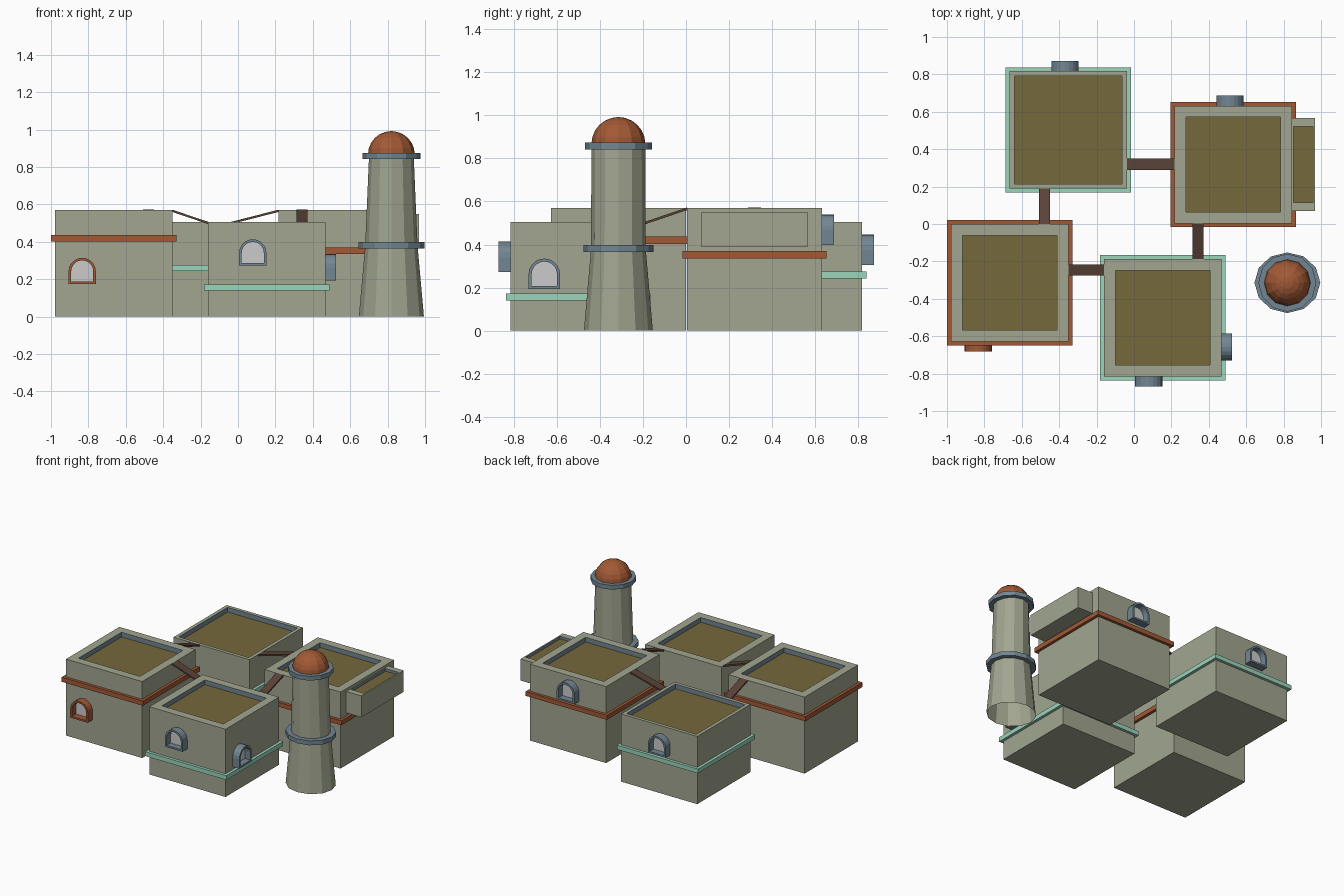
import bpy, bmesh
from math import pi, cos, sin
from mathutils import Matrix, Vector

if "Cube" in bpy.data.objects:
    bpy.data.objects.remove(bpy.data.objects["Cube"])


def material(name, rgb):
    m = bpy.data.materials.new(name)
    m.diffuse_color = (*rgb, 1)
    m.use_nodes = True
    m.node_tree.nodes["Principled BSDF"].inputs["Base Color"].default_value = m.diffuse_color
    return m


WALL = material("plaster", (0.36, 0.38, 0.28))
RUST = material("rust", (0.36, 0.10, 0.035))
MINT = material("mint", (0.33, 0.66, 0.50))
ROOF = material("olive_roof", (0.18, 0.14, 0.045))
BLUE = material("slate_blue", (0.17, 0.24, 0.29))
WOOD = material("dark_wood", (0.10, 0.055, 0.04))
PANE = material("pane", (0.55, 0.53, 0.55))


def finish(bm, name, *mats):
    bmesh.ops.recalc_face_normals(bm, faces=bm.faces)
    me = bpy.data.meshes.new(name)
    bm.to_mesh(me)
    bm.free()
    for m in mats:
        me.materials.append(m)
    ob = bpy.data.objects.new(name, me)
    bpy.context.collection.objects.link(ob)
    return ob


def bridge(bm, a, b, mat=0):
    n = len(a)
    for i in range(n):
        f = bm.faces.new((a[i], a[(i + 1) % n], b[(i + 1) % n], b[i]))
        f.material_index = mat


def rect(bm, cx, cy, hx, hy, z):
    return [bm.verts.new((cx + sx * hx, cy + sy * hy, z))
            for sx, sy in ((-1, -1), (1, -1), (1, 1), (-1, 1))]


def roofed_box(name, cx, cy, hx, hy, z0, z1, rx, ry, depth):
    """Box with a parapet around a sunken roof."""
    bm = bmesh.new()
    loops = [rect(bm, cx, cy, hx, hy, z0), rect(bm, cx, cy, hx, hy, z1),
             rect(bm, cx, cy, rx, ry, z1), rect(bm, cx, cy, rx, ry, z1 - depth)]
    bm.faces.new(loops[0])
    for i, mat in enumerate((0, 0, 1)):
        bridge(bm, loops[i], loops[i + 1], mat)
    bm.faces.new(loops[3]).material_index = 2
    return finish(bm, name, WALL, BLUE, ROOF)


def band(name, cx, cy, half, z0, z1, mat):
    """Square trim band wrapped around a house."""
    bm = bmesh.new()
    o, i = half + 0.021, half - 0.01
    loops = [rect(bm, cx, cy, h, h, z) for h, z in ((o, z0), (o, z1), (i, z1), (i, z0))]
    for k in range(4):
        bridge(bm, loops[k], loops[(k + 1) % 4])
    return finish(bm, name, mat)


def window(name, x, y, zc, angle, mat):
    """Arched frame projecting from a wall point, local -y is outward."""
    bm = bmesh.new()

    def arch(r, bottom, yy):
        pts = [(-r, bottom), (r, bottom)]
        pts += [(r * cos(pi * k / 10), r * sin(pi * k / 10)) for k in range(11)]
        return [bm.verts.new((px, yy, pz)) for px, pz in pts]

    loops = [arch(0.073, -0.068, 0.01), arch(0.073, -0.068, -0.055),
             arch(0.059, -0.055, -0.055), arch(0.059, -0.055, -0.008)]
    for k in range(3):
        bridge(bm, loops[k], loops[k + 1])
    bm.faces.new(loops[3]).material_index = 1
    bm.transform(Matrix.Translation((x, y, zc)) @ Matrix.Rotation(angle, 4, 'Z'))
    return finish(bm, name, mat, PANE)


def plank(name, a, b):
    """Sloped walkway between two roof edges."""
    a, b = Vector(a), Vector(b)
    side = (b - a).cross(Vector((0, 0, 1))).normalized() * 0.03
    down = Vector((0, 0, -0.012))
    bm = bmesh.new()
    loops = [[bm.verts.new(p + q) for q in (side, -side, down - side, down + side)]
             for p in (a, b)]
    bridge(bm, *loops)
    bm.faces.new(loops[0])
    bm.faces.new(loops[1])
    return finish(bm, name, WOOD)


def lathe(name, cx, cy, rings, mat, n=12, close=False, cap=False):
    """Loft of ellipses given as (rx, ry, z)."""
    bm = bmesh.new()
    loops = [[bm.verts.new((cx + rx * cos(2 * pi * i / n), cy + ry * sin(2 * pi * i / n), z))
              for i in range(n)] for rx, ry, z in rings]
    for a, b in zip(loops, loops[1:] + (loops[:1] if close else [])):
        bridge(bm, a, b)
    if cap:
        bm.faces.new(loops[-1])
    bmesh.ops.remove_doubles(bm, verts=bm.verts, dist=1e-5)
    return finish(bm, name, mat)


# Four houses: centre, height, roof half size, band heights, band colour
H = 0.314
for name, cx, cy, h, r, b0, b1, mat in (
        ("back_left", -0.351, 0.503, 0.505, 0.288, 0.243, 0.275, MINT),
        ("back_right", 0.53, 0.318, 0.57, 0.253, 0.336, 0.369, RUST),
        ("front_left", -0.665, -0.314, 0.57, 0.253, 0.403, 0.438, RUST),
        ("front_right", 0.154, -0.501, 0.505, 0.253, 0.14, 0.173, MINT)):
    roofed_box(name + "_house", cx, cy, H, H, 0, h, r, r, 0.035)
    band(name + "_band", cx, cy, H, b0, b1, mat)

# Overhanging side room
roofed_box("side_room", 0.905, 0.318, 0.064, 0.249, 0.39, 0.55, 0.053, 0.204, 0.02)

# Arched windows
window("front_left_window", -0.833, -0.628, 0.242, 0, RUST)
window("front_right_window", 0.079, -0.815, 0.341, 0, BLUE)
window("side_window", 0.468, -0.658, 0.262, pi / 2, BLUE)
window("back_left_window", -0.369, 0.817, 0.374, pi, BLUE)
window("back_right_window", 0.513, 0.632, 0.467, pi, BLUE)

# Walkways
HI, LO = 0.572, 0.507
plank("walkway_back", (-0.037, 0.319, LO), (0.217, 0.319, HI))
plank("walkway_left", (-0.478, 0.0, HI), (-0.478, 0.19, LO))
plank("walkway_right", (0.342, 0.004, HI), (0.342, -0.187, LO))
plank("walkway_front", (-0.351, -0.246, HI), (-0.16, -0.246, LO))

# Tower with open base, two rings and a dome
TX, TY = 0.82, -0.314
lathe("tower_shaft", TX, TY, [(0.174, 0.16, 0), (0.14, 0.127, 0.38), (0.119, 0.125, 0.87)],
      WALL, cap=True)
for name, rx, ry, z0, z1 in (("lower_ring", 0.176, 0.162, 0.365, 0.398),
                             ("upper_ring", 0.155, 0.155, 0.842, 0.874)):
    lathe(name, TX, TY, [(rx, ry, z0), (rx, ry, z1), (0.115, 0.115, z1), (0.115, 0.115, z0)],
          BLUE, close=True)
lathe("dome", TX, TY, [(0.125 * cos(a), 0.125 * cos(a), 0.868 + 0.124 * sin(a))
                       for a in [pi / 12 * k for k in range(6)]] + [(0.004, 0.004, 0.992)],
      RUST, cap=True)
